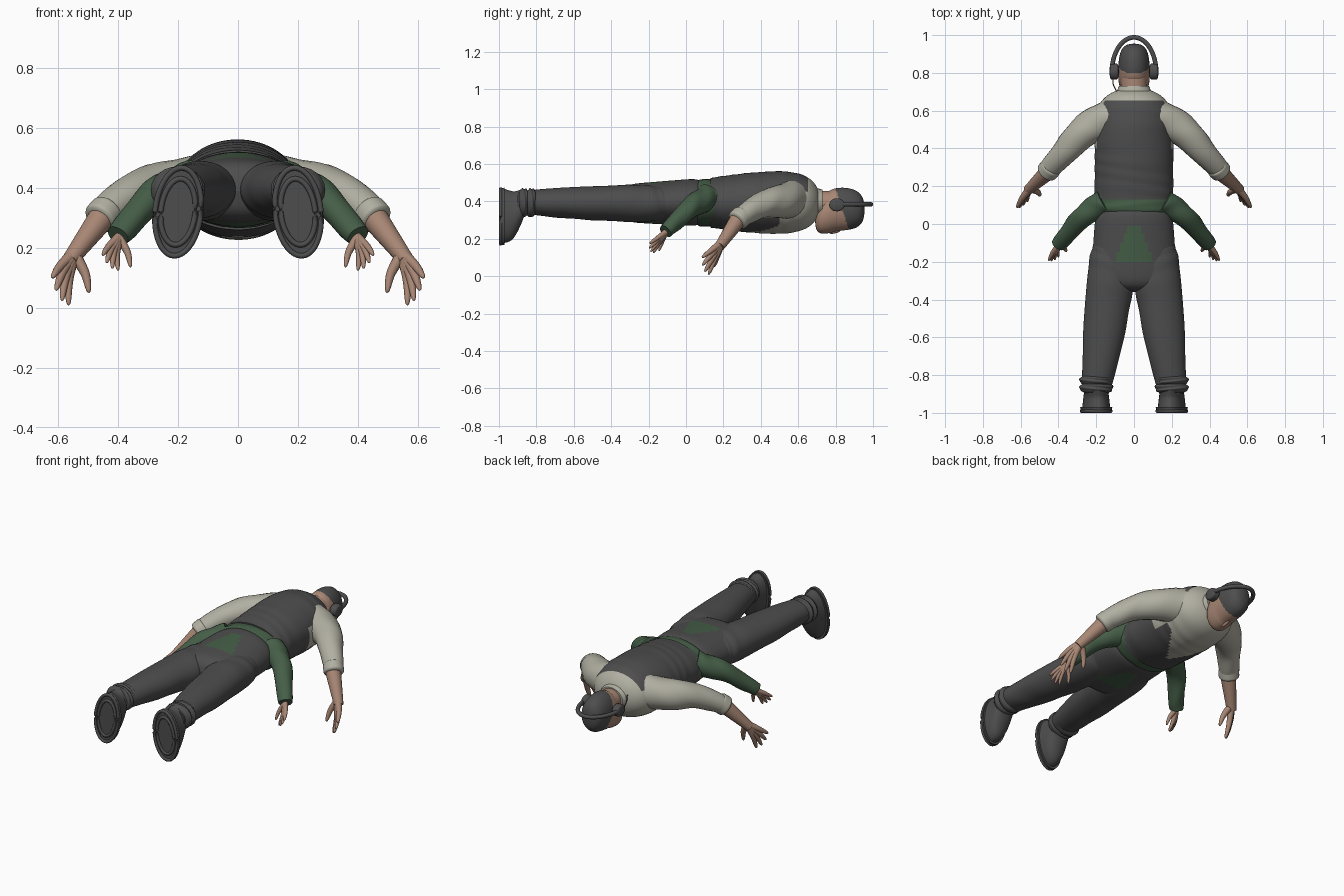
import bpy, bmesh, math
from mathutils import Vector

if "Cube" in bpy.data.objects:
    bpy.data.objects.remove(bpy.data.objects["Cube"])


def material(name, red, green, blue):
    mat = bpy.data.materials.new(name)
    mat.use_nodes = True
    mat.diffuse_color = (red, green, blue, 1)
    shader = mat.node_tree.nodes["Principled BSDF"]
    shader.inputs["Base Color"].default_value = (red, green, blue, 1)
    return mat


GREY = material("charcoal cloth", .075, .075, .075)
CREAM = material("cream shirt", .44, .43, .36)
GREEN = material("dark green cloth", .06, .112, .064)
SKIN = material("skin", .39, .24, .175)


def smooth_path(points, detail):
    """Smooth curve through the points, with about detail steps."""
    points = [Vector(p) for p in points]
    last = len(points) - 1
    steps = max(1, detail // last)
    path = []
    for i in range(last):
        start, end = points[i], points[i + 1]
        tangent_in = (end - points[max(i - 1, 0)]) / 2
        tangent_out = (points[min(i + 2, last)] - start) / 2
        for k in range(steps):
            t = k / steps
            ease = t * t * (3 - 2 * t) if last > 1 else t
            bend = tangent_in * t * (1 - t) ** 2 - tangent_out * t * t * (1 - t)
            path.append(start.lerp(end, ease) + bend * (last > 1))
    return path + [points[-1]]


def loft(name, points, width, depth, *mats, mirror=False, upright=False,
         detail=24, sides=24, fold=0, lean=0, rule=None):
    """Skin of ellipses along a path; width and depth are functions of 0..1."""
    path = smooth_path(points, detail)
    last = len(path) - 1
    bm = bmesh.new()
    rings = []
    for i, centre in enumerate(path):
        along = path[min(i + 1, last)] - path[max(i - 1, 0)]
        along = Vector((0, 1, 0)) if upright else along.normalized()
        guide = Vector((1, 0, 0)) if upright else Vector((0, 0, 1))
        across = (guide - along * guide.dot(along)).normalized()
        up = along.cross(across)
        wide, deep = max(width(i / last), .001), max(depth(i / last), .001)
        ring = []
        for k in range(sides):
            angle = math.tau * k / sides
            crease = 1 + fold * math.sin(i / 2 + 3 * math.sin(angle + i / 8))
            offset = across * wide * math.cos(angle) + up * deep * math.sin(angle)
            offset.x -= lean * offset.z
            ring.append(bm.verts.new(centre + offset * crease))
        rings.append(ring)
    for near, far in zip(rings, rings[1:]):
        for k in range(sides):
            bm.faces.new((near[k - 1], near[k], far[k], far[k - 1]))
    bm.faces.new(rings[0])
    bm.faces.new(rings[-1])
    bmesh.ops.recalc_face_normals(bm, faces=bm.faces)
    for face in bm.faces:
        face.smooth = len(face.verts) == 4
        if rule:
            face.material_index = int(rule(face.calc_center_median()))
    mesh = bpy.data.meshes.new(name)
    bm.to_mesh(mesh)
    bm.free()
    for mat in mats:
        mesh.materials.append(mat)
    part = bpy.data.objects.new(name, mesh)
    bpy.context.collection.objects.link(part)
    if mirror:
        part.modifiers.new("both sides", "MIRROR").use_mirror_merge = False


def dome(size, power=2):
    """Profile rounded off at both ends; a higher power is boxier."""
    return lambda t: size * math.sqrt(max(0, 1 - abs(2 * t - 1) ** power))


def taper(start, end):
    return lambda t: start + (end - start) * t


# Torso: grey waistcoat, open in a V at the chest, over a cream shirt
def shirt_shows(c):
    side = abs(c.x)
    if c.z > .45:
        return c.y > .655 or side > .2 - max(c.y - .5, 0) / 4
    return c.y > min(.28 + 1.5 * side, .5) or side > .18 and c.y > .4


def shoulder_round(t):
    return math.sqrt(max(0, 1 - t ** 9))


loft("torso", [(0, .13, .393), (0, .72, .395)],
     lambda t: .208 * shoulder_round(t),
     lambda t: (.133 + .035 * math.sin(2.4 * t)) * shoulder_round(t),
     GREY, CREAM, upright=True, detail=70, sides=72, fold=.006, rule=shirt_shows)
loft("shirt_collar", [(0, .67, .395), (0, .73, .395)], taper(.105, .08), taper(.085, .068),
     CREAM, upright=True)
loft("jacket_body", [(0, .2, .393), (0, .04, .393)], dome(.212, 6), dome(.127, 6),
     GREEN, upright=True, fold=.01)


# Trousers, with the jacket tails showing between the legs
def tail_shows(c):
    return -.2 < c.y < -.01 and abs(c.x) < .025 - .4 * c.y


loft("trouser_seat", [(0, .12, .396), (0, -.36, .39)],
     lambda t: dome(.2, 8)(t) * (1 + t / 6), lambda t: dome(.132, 8)(t) * (1 - t / 4),
     GREY, GREEN, upright=True, detail=70, sides=72, rule=tail_shows)


def leg_width(t):
    return .125 - (t - .4) ** 2 / 6


loft("trouser_leg", [(.11, -.1, .39), (.13, -.35, .39), (.2, -.9, .395)],
     leg_width, lambda t: leg_width(t) * .79,
     GREY, GREEN, mirror=True, upright=True, detail=50, sides=48, fold=.015, rule=tail_shows)
for roll, y in enumerate((-.83, -.87)):
    loft("trouser_roll_" + str(roll), [(.2, y + .035, .393), (.2, y - .03, .393)],
         dome(.088, 3), dome(.076, 3), GREY, mirror=True, upright=True, fold=.04)

# Shoes with toes pointing down and slightly out, each on a rimmed sole
loft("shoe_upper", [(.2, -.98, .323), (.2, -.92, .33), (.2, -.86, .4)],
     taper(.075, .06), lambda t: .145 - .085 * t * t,
     GREY, mirror=True, upright=True, sides=32, lean=.08)
loft("shoe_sole", [(.2, -.99, .32), (.2, -.97, .32)], taper(.08, .084), taper(.15, .154),
     GREY, mirror=True, upright=True, detail=2, sides=40, lean=.08)
circle = [math.tau * k / 40 for k in range(41)]
for name, size in (("sole_rim", 1), ("sole_tread", .75)):
    rim = [Vector((.077 * size * math.cos(a), -.991, .147 * size * math.sin(a))) for a in circle]
    loft(name, [(.2 + p.x - .08 * p.z, p.y, .32 + p.z) for p in rim],
         taper(.009, .009), taper(.009, .009), GREY, mirror=True, sides=10)

# Shirt sleeves with rolled cuffs, bare forearms, and the jacket's own sleeves
sleeve = taper(.106, .05)
loft("shirt_sleeve", [(.1, .57, .41), (.25, .5, .4), (.36, .39, .375), (.46, .28, .305)],
     sleeve, sleeve, CREAM, mirror=True, fold=.03)
loft("shirt_cuff", [(.43, .31, .333), (.468, .267, .29)], dome(.058, 6), dome(.058, 6),
     CREAM, mirror=True)
forearm = taper(.047, .027)
loft("forearm", [(.44, .29, .32), (.56, .18, .16)], forearm, forearm, SKIN, mirror=True)
jacket = taper(.074, .038)
loft("jacket_sleeve", [(.15, .12, .42), (.28, .03, .37), (.4, -.11, .24)],
     jacket, jacket, GREEN, mirror=True, fold=.05)


# Hands: digits fan out of the wrist and overlap into a palm
def hand(prefix, size, wrist, thumb, index, little):
    wrist, thumb, index, little = map(Vector, (wrist, thumb, index, little))
    tips = {"thumb": thumb}
    for k, name in enumerate(("index", "middle", "ring", "little")):
        reach = 1 + math.sin(math.pi * k / 3) / 8
        tips[name] = wrist + (index.lerp(little, k / 3) - wrist) * reach

    def thickness(t):
        return (.022 - .013 * t) * size * math.sqrt(1 - t ** 8)

    for name, tip in tips.items():
        knuckle = wrist.lerp(tip, .5)
        knuckle.x += size * (-.012 if name == "thumb" else .008)
        loft(prefix + "_" + name, [wrist, knuckle, tip], thickness, thickness,
             SKIN, mirror=True, sides=14)


hand("outer_hand", 1, (.548, .19, .18), (.497, .15, .05), (.565, .12, .008), (.62, .085, .1))
hand("inner_hand", .75, (.398, -.11, .235), (.358, -.145, .135), (.4, -.175, .124), (.452, -.195, .175))

# Neck, and a head turned face down in a close cap
loft("neck", [(0, .66, .395), (0, .8, .39)], taper(.065, .072), taper(.06, .067), SKIN, upright=True)
skull = dome(.115, 3)
loft("head", [(0, .69, .3), (0, .8, .355), (0, .955, .357)],
     dome(.083, 3), lambda t: skull(t) * min(1, .8 + t / 2),
     SKIN, GREY, upright=True, detail=60, sides=48, rule=lambda c: c.y + c.z / 3 > .955)
loft("nose", [(0, .83, .26), (0, .763, .245)], taper(.008, .016), dome(.023, 4), SKIN, upright=True)
loft("lips", [(0, .75, .255), (0, .725, .26)], dome(.024), dome(.015), SKIN, upright=True)

# Headset
arc = [math.pi * k / 32 for k in range(33)]
band = taper(.012, .012)
loft("headset_band", [(.118 * math.cos(a), .8 + .188 * math.sin(a), .385) for a in arc], band, band, GREY)
loft("ear_cup", [(.08, .807, .382), (.13, .807, .382)], dome(.035, 6), dome(.042, 6), GREY, mirror=True)
wire = taper(.003, .003)
loft("headset_wire", [(-.11, .78, .385), (-.11, .74, .4), (-.085, .69, .44)], wire, wire, GREY, sides=8)
